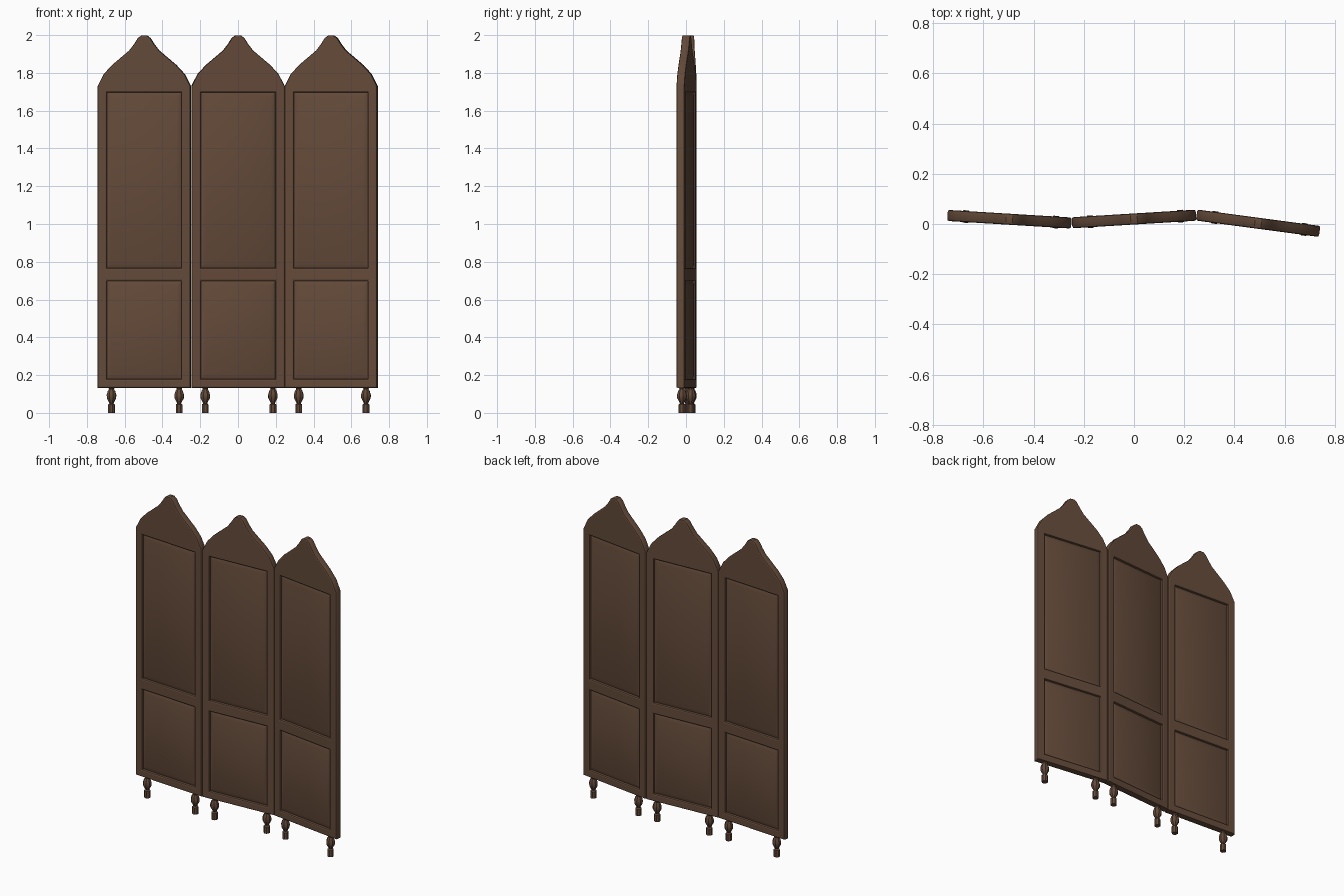
import bpy, bmesh, math
from mathutils import Vector, Matrix

if "Cube" in bpy.data.objects:
    bpy.data.objects.remove(bpy.data.objects["Cube"])

wood = bpy.data.materials.new("dark_brown_wood")
wood.diffuse_color = (0.125, 0.068, 0.041, 1)
wood.use_nodes = True
wood.node_tree.nodes["Principled BSDF"].inputs["Base Color"].default_value = wood.diffuse_color

B = 0.008          # rounded edge radius
HALF = 0.022       # half thickness of a leaf
W = 0.247          # half width of a leaf
OPENINGS = [(0.18, 0.697), (0.768, 1.697)]   # bottom and top of each inset panel
OPEN_W = 0.197


def inset(points, d):
    """Move a counter-clockwise outline inwards by d."""
    out = []
    n = len(points)
    for i in range(n):
        p = Vector(points[i])
        a = (p - Vector(points[i - 1])).normalized()
        b = (Vector(points[(i + 1) % n]) - p).normalized()
        na, nb = Vector((-a.y, a.x)), Vector((-b.y, b.x))
        out.append(p + (na + nb) * d / (1 + na.dot(nb)))
    return out


def rect(w, z0, z1):
    return [(-w, z0), (w, z0), (w, z1), (-w, z1)]


def finish(ob, matrix):
    ob.matrix_world = matrix
    ob.data.materials.clear()
    ob.data.materials.append(wood)
    bpy.ops.object.select_all(action='DESELECT')
    ob.select_set(True)
    bpy.context.view_layer.objects.active = ob
    bpy.ops.object.shade_smooth_by_angle(angle=math.radians(25))


def mesh_object(name, bm, matrix):
    bmesh.ops.recalc_face_normals(bm, faces=bm.faces)
    me = bpy.data.meshes.new(name)
    bm.to_mesh(me)
    bm.free()
    ob = bpy.data.objects.new(name, me)
    bpy.context.collection.objects.link(ob)
    finish(ob, matrix)


# Frame: ogee-topped outline with two openings and rounded edges
def frame(name, matrix):
    side = [(W, 1.73), (0.215, 1.793), (0.17, 1.842), (0.125, 1.88), (0.08, 1.918),
            (0.053, 1.953), (0.033, 1.985), (0.013, 1.999)]
    outline = [(-W, 0.132), (W, 0.132)] + side + [(-x, z) for x, z in reversed(side)]
    loops = [inset(outline, B)] + [inset(rect(OPEN_W, a, b), -B) for a, b in OPENINGS]
    cu = bpy.data.curves.new(name, 'CURVE')
    cu.dimensions, cu.fill_mode = '2D', 'BOTH'
    cu.extrude, cu.bevel_depth, cu.bevel_resolution = HALF - B, B, 1
    for pts in loops:
        s = cu.splines.new('POLY')
        s.points.add(len(pts) - 1)
        for sp, p in zip(s.points, pts):
            sp.co = (p[0], p[1], 0, 1)
        s.use_cyclic_u = True
    ob = bpy.data.objects.new(name, cu)
    bpy.context.collection.objects.link(ob)
    bpy.ops.object.select_all(action='DESELECT')
    ob.select_set(True)
    bpy.context.view_layer.objects.active = ob
    bpy.ops.object.convert(target='MESH')
    finish(bpy.context.view_layer.objects.active, matrix @ Matrix.Rotation(math.pi / 2, 4, 'X'))


# Raised field: thin at the edge, sloping up to a flat centre on both sides
def raised_field(name, z0, z1, matrix):
    bm = bmesh.new()
    m, e = 0.028, 0.004
    sections = [(0, -0.006), (m, -0.017), (m, 0.017), (0, 0.006)]
    rings = []
    for d, y in (sections[1], sections[0], sections[3], sections[2]):
        rings.append([bm.verts.new((x, y, z))
                      for x, z in rect(OPEN_W + e - d, z0 - e + d, z1 + e - d)])
    for r, s in zip(rings, rings[1:]):
        for i in range(4):
            j = (i + 1) % 4
            bm.faces.new((r[i], r[j], s[j], s[i]))
    bm.faces.new(rings[0])
    bm.faces.new(rings[-1])
    mesh_object(name, bm, matrix)


# Turned foot: lathe profile with eight sides
def foot(name, x, matrix):
    profile = [(0.019, 0), (0.019, 0.044), (0.011, 0.050), (0.016, 0.060), (0.026, 0.078),
               (0.027, 0.095), (0.021, 0.115), (0.014, 0.126), (0.018, 0.136)]
    n = 8
    bm = bmesh.new()
    rings = [[bm.verts.new((x + r * math.cos((i + .5) * math.tau / n),
                            r * math.sin((i + .5) * math.tau / n), z)) for i in range(n)]
             for r, z in profile]
    for r, s in zip(rings, rings[1:]):
        for i in range(n):
            j = (i + 1) % n
            bm.faces.new((r[i], r[j], s[j], s[i]))
    bm.faces.new(rings[0])
    bm.faces.new(rings[-1])
    mesh_object(name, bm, matrix)


# Three hinged leaves: name, centre x, centre y, turn in degrees
for leaf, x, y, deg in [("left", -0.496, 0.019, -3.5), ("middle", 0, 0.020, 3.5),
                        ("right", 0.494, 0.003, -7.6)]:
    m = Matrix.Translation((x, y, 0)) @ Matrix.Rotation(math.radians(deg), 4, 'Z')
    frame(leaf + "_frame", m)
    for part, (z0, z1) in zip(("lower", "upper"), OPENINGS):
        raised_field(f"{leaf}_{part}_panel", z0, z1, m)
    for part, fx in (("left", -0.174), ("right", 0.185)):
        foot(f"{leaf}_leaf_{part}_foot", fx, m)
